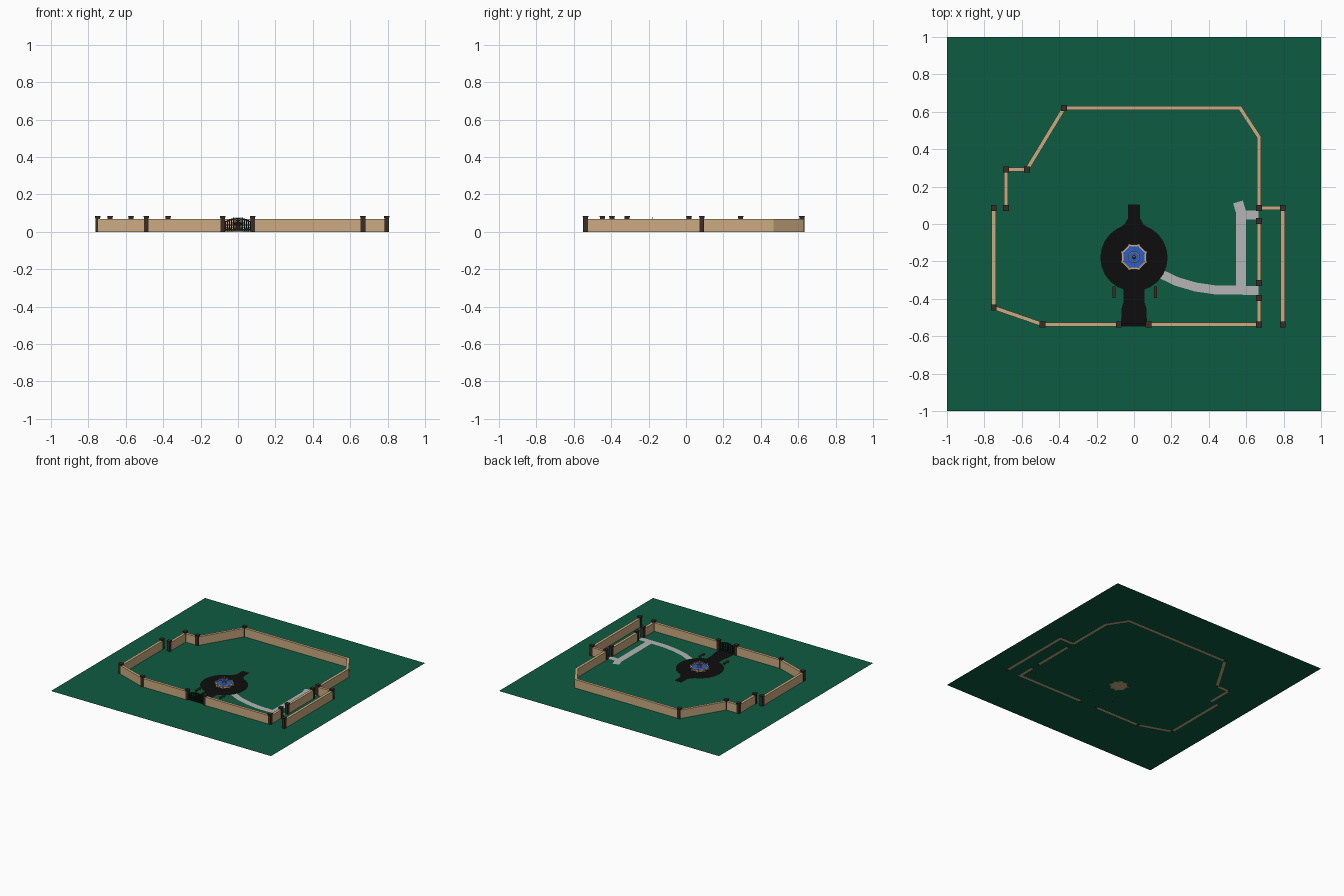
import bpy, bmesh, math
from mathutils import Vector

if "Cube" in bpy.data.objects:
    bpy.data.objects.remove(bpy.data.objects["Cube"])


def material(name, rgb):
    m = bpy.data.materials.new(name)
    m.diffuse_color = (*rgb, 1)
    m.use_nodes = True
    m.node_tree.nodes["Principled BSDF"].inputs["Base Color"].default_value = m.diffuse_color
    return m


GRASS = material("grass green", (0.004, 0.105, 0.052))
STONE = material("tan stone", (0.60, 0.41, 0.22))
POST = material("dark brown", (0.042, 0.026, 0.018))
ASPHALT = material("black paving", (0.004, 0.004, 0.004))
GRAVEL = material("grey path", (0.46, 0.46, 0.46))
WATER = material("blue water", (0.022, 0.11, 0.62))
BRONZE = material("bronze", (0.26, 0.15, 0.06))
IRON = material("iron", (0.005, 0.014, 0.011))


def finish(name, bm, mat):
    me = bpy.data.meshes.new(name)
    bm.to_mesh(me)
    bm.free()
    me.materials.append(mat)
    ob = bpy.data.objects.new(name, me)
    bpy.context.collection.objects.link(ob)
    return ob


def box(bm, x0, x1, y0, y1, z0, z1):
    r = bmesh.ops.create_cube(bm, size=1)
    for v in r["verts"]:
        v.co = Vector(((x0 + x1) / 2 + v.co.x * (x1 - x0),
                       (y0 + y1) / 2 + v.co.y * (y1 - y0),
                       (z0 + z1) / 2 + v.co.z * (z1 - z0)))


def offsets(pts, half):
    """Left and right mitred outlines of a path."""
    p = [Vector(q) for q in pts]
    out = []
    for i, q in enumerate(p):
        a = (q - p[i - 1]).normalized() if i else None
        b = (p[i + 1] - q).normalized() if i < len(p) - 1 else None
        a, b = a or b, b or a
        na, nb = Vector((-a.y, a.x)), Vector((-b.y, b.x))
        m = (na + nb).normalized()
        out.append((q + m * half / m.dot(na), q - m * half / m.dot(na)))
    return out


def wall(name, pts, mat=STONE, half=0.011, top=0.07):
    bm = bmesh.new()
    rings = []
    for l, r in offsets(pts, half):
        rings.append([bm.verts.new((c.x, c.y, z)) for c, z in
                      ((l, 0), (r, 0), (r, top), (l, top))])
    for a, b in zip(rings, rings[1:]):
        for k in range(4):
            bm.faces.new((a[k], a[(k + 1) % 4], b[(k + 1) % 4], b[k]))
    bm.faces.new(rings[0])
    bm.faces.new(rings[-1])
    bmesh.ops.recalc_face_normals(bm, faces=bm.faces)
    finish(name, bm, mat)


def strip(name, pts, half, z, mat):
    bm = bmesh.new()
    rows = [[bm.verts.new((c.x, c.y, z)) for c in lr] for lr in offsets(pts, half)]
    for a, b in zip(rows, rows[1:]):
        bm.faces.new((a[0], a[1], b[1], b[0]))
    finish(name, bm, mat)


def plate(name, pts, z, mat):
    bm = bmesh.new()
    f = bm.faces.new([bm.verts.new((x, y, z)) for x, y in pts])
    f.normal_update()
    if f.normal.z < 0:
        f.normal_flip()
    finish(name, bm, mat)


def lathe(name, profile, mat, n=8, centre=(0, -0.177)):
    """Faceted turned part; profile is (radius, height), bottom to top."""
    bm = bmesh.new()
    rings = []
    for r, z in profile:
        rings.append([bm.verts.new((centre[0] + r * math.cos(t), centre[1] + r * math.sin(t), z))
                      for t in (math.tau * (k + 0.5) / n for k in range(n))])
    for a, b in zip(rings, rings[1:]):
        for k in range(n):
            j = (k + 1) % n
            bm.faces.new((a[k], a[j], b[j], b[k]))
    bm.faces.new(rings[0][::-1])
    bm.faces.new(rings[-1])
    finish(name, bm, mat)


# Lawn, just above the wall footings
plate("lawn", [(-1, -1), (1, -1), (1, 1), (-1, 1)], 0.0005, GRASS)

# Boundary walls
wall("back_wall", [(0.668, 0.016 + 0.069), (0.668, 0.465), (0.567, 0.62), (-0.374, 0.62),
                   (-0.572, 0.292), (-0.684, 0.292), (-0.684, 0.085)])
wall("left_front_wall", [(-0.75, 0.085), (-0.75, -0.447), (-0.49, -0.537), (-0.082, -0.537)])
wall("right_front_wall", [(0.078, -0.537), (0.668, -0.537), (0.668, -0.396)])
wall("inner_side_wall", [(0.668, -0.315), (0.668, 0.016)])
wall("outer_side_wall", [(0.668, 0.085), (0.795, 0.085), (0.795, -0.537)])

# Posts with flared caps
bm = bmesh.new()
for x, y in [(-0.374, 0.62), (-0.572, 0.292), (-0.684, 0.292), (-0.684, 0.085), (-0.75, 0.085),
             (-0.75, -0.447), (-0.49, -0.537), (-0.082, -0.537), (0.078, -0.537),
             (0.668, -0.537), (0.668, -0.396), (0.668, -0.315), (0.668, 0.016),
             (0.668, 0.085), (0.795, 0.085), (0.795, -0.537)]:
    rings = [[bm.verts.new((x + sx * h, y + sy * h, z)) for sx, sy in
              ((-1, -1), (1, -1), (1, 1), (-1, 1))]
             for h, z in ((0.0125, 0), (0.0125, 0.072), (0.0155, 0.085))]
    for a, b in zip(rings, rings[1:]):
        for k in range(4):
            bm.faces.new((a[k], a[(k + 1) % 4], b[(k + 1) % 4], b[k]))
    bm.faces.new(rings[0][::-1])
    bm.faces.new(rings[-1])
finish("wall_posts", bm, POST)

# Black plaza with drive and rear stub
CY = -0.18
plate("plaza", [(0.18 * math.cos(math.tau * k / 24), CY + 0.18 * math.sin(math.tau * k / 24))
                for k in range(24)], 0.004, ASPHALT)
half = [(0.07, -0.548), (0.066, -0.45), (0.057, -0.42), (0.055, -0.34)]
plate("front_drive", half + [(-x, y) for x, y in reversed(half)], 0.0035, ASPHALT)
half = [(0.10, -0.04), (0.05, 0.0), (0.032, 0.03), (0.032, 0.105)]
plate("rear_stub", half + [(-x, y) for x, y in reversed(half)], 0.0035, ASPHALT)

# Grey footpaths
strip("curved_path", [(0.15, -0.27), (0.23, -0.308), (0.33, -0.337), (0.44, -0.353),
                      (0.665, -0.355)], 0.024, 0.003, GRAVEL)
strip("side_path", [(0.573, -0.35), (0.573, 0.06), (0.556, 0.118)], 0.027, 0.0028, GRAVEL)
strip("door_path", [(0.58, 0.048), (0.665, 0.048)], 0.023, 0.0026, GRAVEL)

# Gate: arched pair of barred leaves
bm = bmesh.new()
arch = lambda x: 0.058 + 0.02 * math.cos(x / 0.07 * math.pi / 2)
xs = [-0.068 + 0.136 * k / 12 for k in range(13)]
for x in xs:
    box(bm, x - 0.003, x + 0.003, -0.540, -0.534, 0.004, arch(x))
for a, b in zip(xs, xs[1:]):
    box(bm, a, b, -0.541, -0.533, arch((a + b) / 2) - 0.010, arch((a + b) / 2) - 0.004)
for z in (0.008, 0.034):
    box(bm, -0.07, 0.07, -0.541, -0.533, z, z + 0.006)
finish("front_gate", bm, IRON)

# Benches beside the drive
bm = bmesh.new()
for x in (-0.108, 0.114):
    box(bm, x - 0.008, x + 0.008, -0.395, -0.335, 0.010, 0.014)
    for y in (-0.39, -0.345):
        box(bm, x - 0.007, x + 0.007, y, y + 0.005, 0, 0.010)
finish("benches", bm, POST)

# Fountain: basin, lower water, pedestal, bowl, upper water, spout
lathe("fountain_basin", [(0.066, 0), (0.066, 0.014), (0.072, 0.018), (0.072, 0.022),
                         (0.061, 0.022), (0.061, 0.012)], STONE)
lathe("basin_water", [(0.0605, 0.013), (0.0605, 0.018)], WATER)
lathe("pedestal", [(0.022, 0.012), (0.014, 0.024), (0.010, 0.04)], BRONZE)
lathe("upper_bowl", [(0.010, 0.036), (0.034, 0.046), (0.034, 0.05), (0.027, 0.05),
                     (0.027, 0.046)], BRONZE)
lathe("bowl_water", [(0.0268, 0.046), (0.0268, 0.048)], WATER)
lathe("spout", [(0.011, 0.046), (0.006, 0.056), (0.009, 0.062), (0.002, 0.07),
                (0.001, 0.08)], BRONZE)

# Small stone blocks round the basin rim
bm = bmesh.new()
for k in range(8):
    t = math.tau * (k + 0.5) / 8
    x, y = 0.068 * math.cos(t), -0.177 + 0.068 * math.sin(t)
    box(bm, x - 0.006, x + 0.006, y - 0.006, y + 0.006, 0, 0.027)
finish("basin_blocks", bm, STONE)
